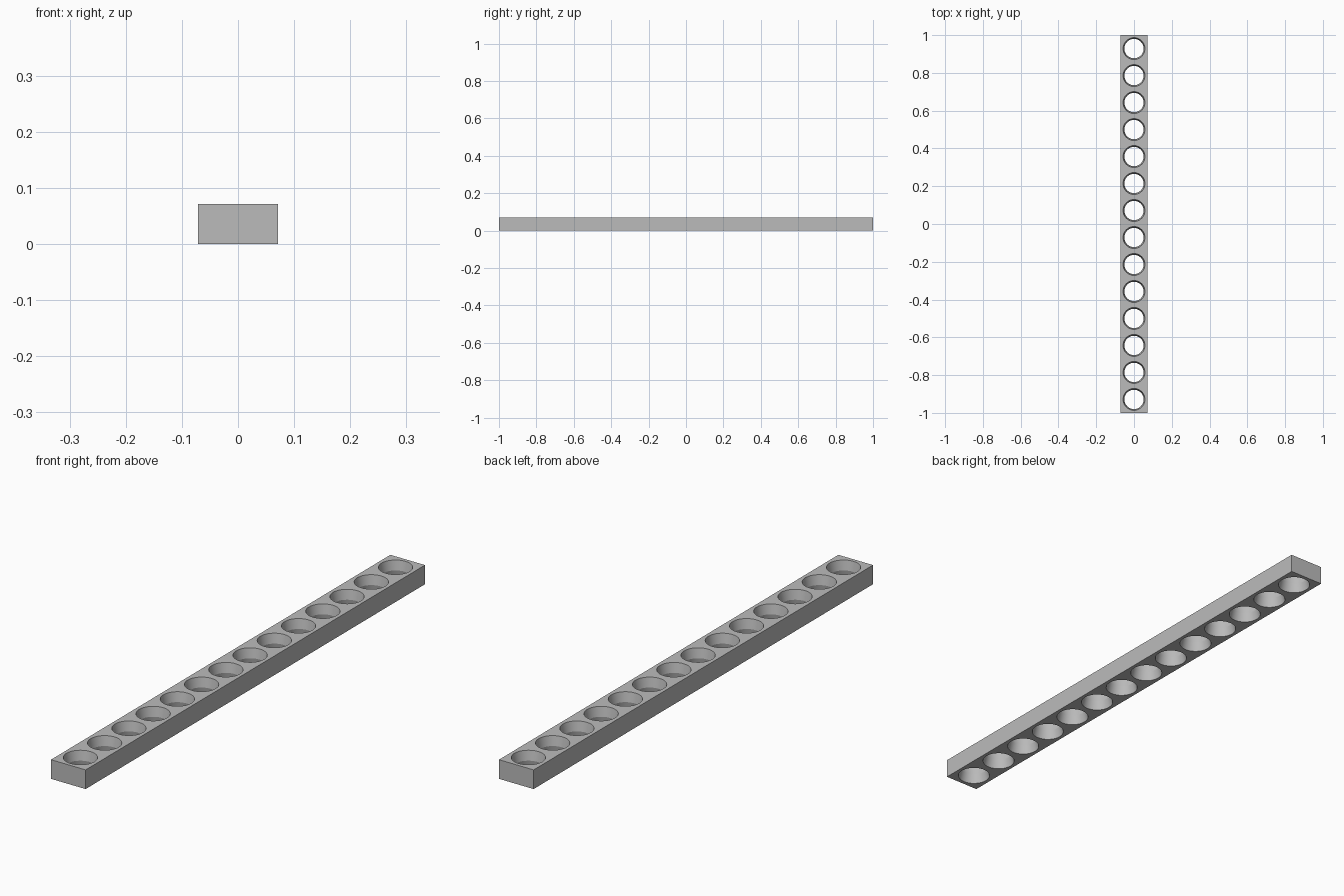
import bpy, bmesh, math

if "Cube" in bpy.data.objects:
    bpy.data.objects.remove(bpy.data.objects["Cube"], do_unlink=True)

HOLES = 14
PITCH = 2 / HOLES
HEIGHT = PITCH / 2
RIM, WAIST = 0.058, 0.051
SIDES = 48

grey = bpy.data.materials.new("plain grey")
grey.use_nodes = True
grey.diffuse_color = (0.5, 0.5, 0.5, 1)
grey.node_tree.nodes["Principled BSDF"].inputs["Base Color"].default_value = (0.5, 0.5, 0.5, 1)

bm = bmesh.new()


def ring(y, z, radius):
    """Circle of vertices around one hole axis."""
    step = 2 * math.pi / SIDES
    return [bm.verts.new((radius * math.cos(i * step), y + radius * math.sin(i * step), z))
            for i in range(SIDES)]


def square(y, z):
    """Square outline of one cell, with a vertex facing each circle vertex."""
    points = []
    for i in range(SIDES):
        a = 2 * math.pi * i / SIDES
        reach = PITCH / 2 / max(abs(math.cos(a)), abs(math.sin(a)))
        points.append(bm.verts.new((reach * math.cos(a), y + reach * math.sin(a), z)))
    return points


def bridge(a, b, smooth=False):
    for i in range(SIDES):
        j = (i + 1) % SIDES
        face = bm.faces.new((a[i], a[j], b[j], b[i]))
        face.smooth = smooth


# Each cell: flat top and bottom around an hourglass-shaped through hole
for n in range(HOLES):
    y = -1 + PITCH * (n + 0.5)
    outer_low, outer_top = square(y, 0), square(y, HEIGHT)
    low, mid, top = ring(y, 0, RIM), ring(y, HEIGHT / 2, WAIST), ring(y, HEIGHT, RIM)
    bridge(low, outer_low)
    bridge(outer_top, top)
    bridge(mid, low, True)
    bridge(top, mid, True)
    # Outer walls, leaving out the partitions between neighbouring cells
    for i in range(SIDES):
        j = (i + 1) % SIDES
        across = (outer_low[i].co.y + outer_low[j].co.y) / 2
        partition = abs(abs(across - y) - PITCH / 2) < 1e-5
        if not partition or abs(across) > 1 - 1e-4:
            bm.faces.new((outer_low[i], outer_low[j], outer_top[j], outer_top[i]))

bmesh.ops.remove_doubles(bm, verts=bm.verts, dist=1e-5)
bmesh.ops.recalc_face_normals(bm, faces=bm.faces)

# Keep the rims, waists and box edges crisp
for edge in bm.edges:
    if len(edge.link_faces) == 2 and edge.calc_face_angle() > math.radians(15):
        edge.smooth = False

mesh = bpy.data.meshes.new("perforated_bar")
bm.to_mesh(mesh)
bm.free()
mesh.materials.append(grey)
bar = bpy.data.objects.new("perforated_bar", mesh)
bpy.context.collection.objects.link(bar)
